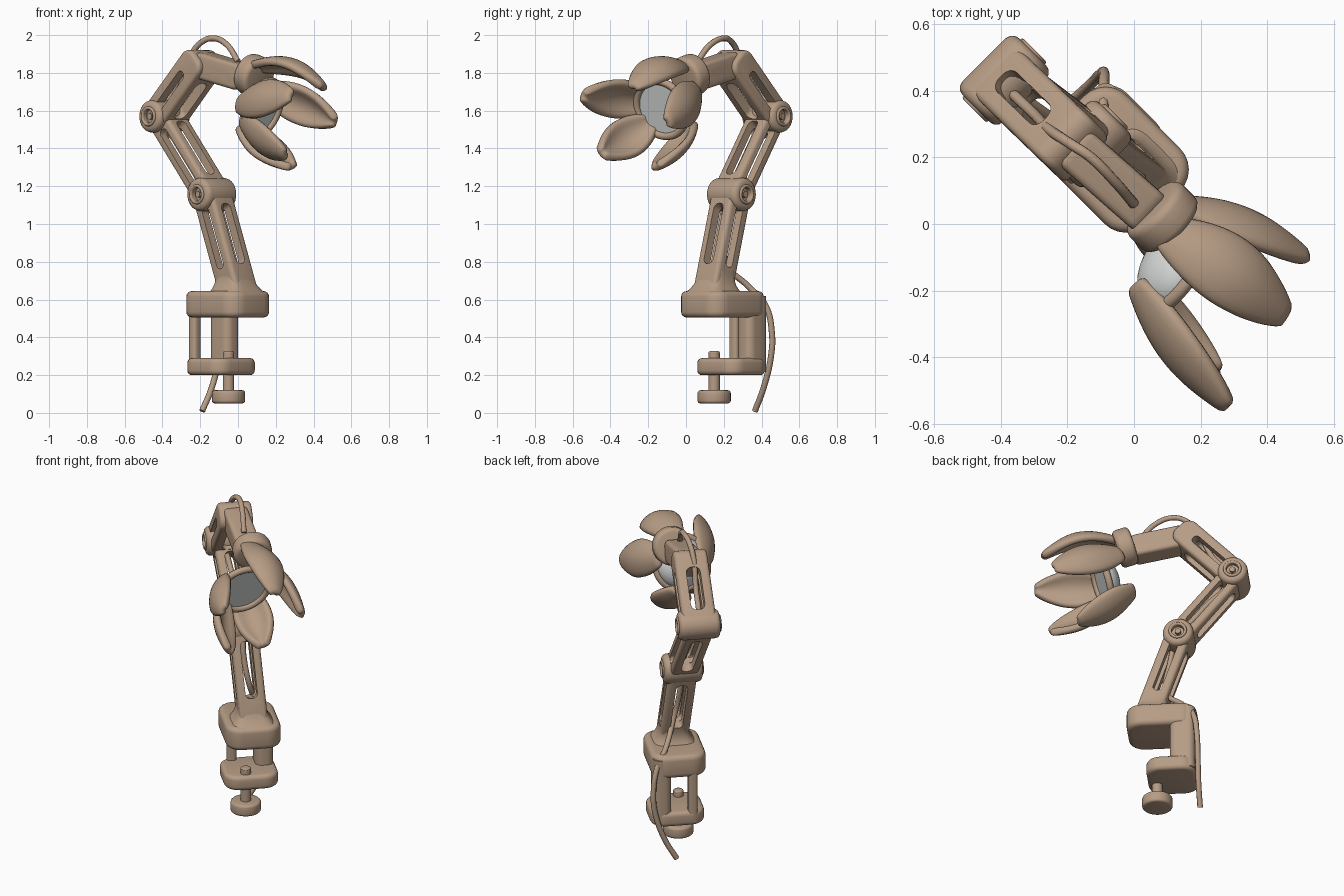
import bpy, bmesh, math
from mathutils import Vector, Matrix

if "Cube" in bpy.data.objects:
    bpy.data.objects.remove(bpy.data.objects["Cube"])

R2 = math.sqrt(0.5)


def P(u, v, z):
    """Lamp frame: u = forward along the diagonal (+x,-y), v = sideways (+x,+y)."""
    return Vector(((u + v) * R2, (v - u) * R2, z))


U, V, Z = P(1, 0, 0), P(0, 1, 0), Vector((0, 0, 1))


def mat(name, rgb):
    m = bpy.data.materials.new(name)
    m.diffuse_color = (*rgb, 1)
    m.use_nodes = True
    m.node_tree.nodes["Principled BSDF"].inputs["Base Color"].default_value = m.diffuse_color
    return m


TAN = mat("tan body", (0.47, 0.335, 0.235))
GREY = mat("pale grey bulb", (0.70, 0.71, 0.71))


def frame(pos, x, y, z):
    m = Matrix((x, y, z)).transposed().to_4x4()
    m.translation = pos
    return m


def axis_frame(pos, direction):
    m = direction.to_track_quat('Z', 'Y').to_matrix().to_4x4()
    m.translation = pos
    return m


def smooth(ob, angle=40):
    bpy.ops.object.select_all(action='DESELECT')
    ob.select_set(True)
    bpy.context.view_layer.objects.active = ob
    bpy.ops.object.shade_smooth_by_angle(angle=math.radians(angle))


def finish(name, bm, matrix=None, material=TAN, angle=40):
    if matrix is not None:
        bm.transform(matrix)
    bmesh.ops.recalc_face_normals(bm, faces=bm.faces)
    me = bpy.data.meshes.new(name)
    bm.to_mesh(me)
    bm.free()
    ob = bpy.data.objects.new(name, me)
    bpy.context.collection.objects.link(ob)
    me.materials.append(material)
    smooth(ob, angle)
    return ob


def box(name, size, matrix, axis=None, r=0.0, r2=0.0):
    """Box with edges along one axis rounded by r, then all sharp edges by r2."""
    bm = bmesh.new()
    bmesh.ops.create_cube(bm, size=1)
    bmesh.ops.scale(bm, vec=size, verts=bm.verts)
    if axis is not None:
        def along(e):
            d = (e.verts[0].co - e.verts[1].co).normalized()
            return abs(d[axis]) > 0.8
        bmesh.ops.bevel(bm, geom=[e for e in bm.edges if along(e)], offset=r,
                        segments=6, profile=0.5, affect='EDGES')
    if r2:
        sharp = [e for e in bm.edges if e.calc_face_angle(0) > 0.7]
        bmesh.ops.bevel(bm, geom=sharp, offset=r2, segments=4, profile=0.5, affect='EDGES')
    return finish(name, bm, matrix)


def cyl(name, r, length, matrix, bevel=0.0, seg=32, material=TAN):
    bm = bmesh.new()
    bmesh.ops.create_cone(bm, cap_ends=True, segments=seg, radius1=r, radius2=r, depth=length)
    if bevel:
        rim = [e for e in bm.edges if e.calc_face_angle(0) > 1]
        bmesh.ops.bevel(bm, geom=rim, offset=bevel, segments=3, profile=0.5, affect='EDGES')
    return finish(name, bm, matrix, material)


def loft(name, rings, matrix=None):
    """Skin closed rings of points; the first and last ring are capped."""
    bm = bmesh.new()
    vs = [[bm.verts.new(p) for p in r] for r in rings]
    k = len(vs[0])
    for a, b in zip(vs, vs[1:]):
        for j in range(k):
            bm.faces.new((a[j], a[(j + 1) % k], b[(j + 1) % k], b[j]))
    bm.faces.new(vs[0])
    bm.faces.new(vs[-1])
    return finish(name, bm, matrix)


def ring(name, major, minor, matrix):
    bm = bmesh.new()
    n, k = 40, 10
    vs = [[bm.verts.new(((major + minor * math.cos(b)) * math.cos(a),
                         (major + minor * math.cos(b)) * math.sin(a), minor * math.sin(b)))
           for b in [2 * math.pi * j / k for j in range(k)]]
          for a in [2 * math.pi * i / n for i in range(n)]]
    for i in range(n):
        for j in range(k):
            bm.faces.new((vs[i][j], vs[(i + 1) % n][j],
                          vs[(i + 1) % n][(j + 1) % k], vs[i][(j + 1) % k]))
    return finish(name, bm, matrix)


def bake(ob):
    dg = bpy.context.evaluated_depsgraph_get()
    me = bpy.data.meshes.new_from_object(ob.evaluated_get(dg))
    ob.modifiers.clear()
    ob.data = me


def cut(ob, cutters):
    for c in cutters:
        m = ob.modifiers.new("cut", 'BOOLEAN')
        m.object, m.operation, m.solver = c, 'DIFFERENCE', 'EXACT'
    bake(ob)
    for c in cutters:
        bpy.data.objects.remove(c)
    smooth(ob, 35)


def arm(name, a, b, wide, thick, ext, slot=0.05, frac=0.68, shift=0.0):
    """Slotted arm from a to b; slots run through it both ways."""
    z = (b - a).normalized()
    x = V.cross(z).normalized()
    y = z.cross(x)
    length = (b - a).length
    m = frame((a + b) / 2, x, y, z)
    ob = box(name, (thick, wide, length + 2 * ext), m, 1, thick * 0.36, 0.022)
    ms = frame((a + b) / 2 + z * shift, x, y, z)
    side = box("cutter", (slot, 1, length * frac), ms, 1, slot * 0.47)
    top = box("cutter", (1, wide * 0.42, length * frac), ms, 0, wide * 0.18)
    cut(ob, [side, top])


# joint centres
base, j1, j2 = P(-0.105, 0.10, 0.66), P(-0.268, 0.072, 1.157), P(-0.58, 0.03, 1.57)
j3, j4 = P(-0.31, 0.035, 1.845), P(0.0, 0.055, 1.775)

# arms
arm("lower_arm", base, j1, 0.165, 0.15, 0.05, 0.05, 0.64, 0.02)
arm("middle_arm", j1, j2, 0.165, 0.14, 0.03)
arm("upper_arm", j2, j3, 0.195, 0.165, 0.06)
arm("head_arm", j3, j4, 0.14, 0.14, 0.02, 0.036, 0.45)

# pivots with recessed bolt heads
for name, c, r, w in (("lower_pivot", j1, 0.088, 0.225), ("middle_pivot", j2, 0.086, 0.24),
                      ("upper_pivot", j3, 0.06, 0.15)):
    piv = cyl(name, r, w, axis_frame(c, V), 0.028)
    if r > 0.07:
        cut(piv, [cyl("cutter", 0.036, 0.05, axis_frame(c + V * s * w / 2, V)) for s in (-1, 1)])
        for s in (-1, 1):
            ring(name + "_bolt_ring", 0.044, 0.009, axis_frame(c + V * s * w / 2, V))
            cyl(name + "_bolt", 0.018, 0.03, axis_frame(c + V * s * (w / 2 - 0.02), V), seg=6)

# clamp: table block, lower jaw and two back posts
up = lambda u, v, z: frame(P(u, v, z), U, V, Z)
box("clamp_block", (0.405, 0.32, 0.14), up(-0.175, 0.098, 0.575), 2, 0.09, 0.03)
box("clamp_jaw", (0.29, 0.315, 0.09), up(-0.232, 0.105, 0.245), 2, 0.085, 0.025)
box("clamp_post", (0.145, 0.105, 0.40), up(-0.298, 0.198, 0.42), 2, 0.04)
box("clamp_thin_post", (0.055, 0.055, 0.40), up(-0.347, 0.022, 0.42), 2, 0.02)

# concave flared neck between block and lower arm
rings = []
for i in range(9):
    t = i / 8
    h = 0.079 + 0.05 * (1 - t) ** 2.5
    lean = -0.105 - 0.03 * t
    sec = []
    for j in range(32):
        a = 2 * math.pi * j / 32
        ca, sa = math.cos(a), math.sin(a)
        sec.append(P(lean + math.copysign(abs(ca) ** 0.5, ca) * h,
                     0.098 + math.copysign(abs(sa) ** 0.5, sa) * (h + 0.004), 0.63 + 0.12 * t))
    rings.append(sec)
loft("clamp_neck", rings)

# clamp screw
cyl("screw_rod", 0.03, 0.24, up(-0.141, 0.07, 0.20))
cyl("screw_pad", 0.03, 0.05, up(-0.141, 0.07, 0.302), 0.01)
cyl("screw_knob", 0.088, 0.07, up(-0.141, 0.07, 0.085), 0.015)

# head: collar, shallow bulb dome with flat front, rim
neck_dir = (U - Z * 0.3).normalized()
cyl("head_collar", 0.112, 0.10, axis_frame(P(0.045, 0.075, 1.785), neck_dir), 0.025)
n = Vector((0.78, -0.53, -0.33)).normalized()
c = Vector((0.13, -0.13, 1.61))
bm = bmesh.new()
bmesh.ops.create_uvsphere(bm, u_segments=32, v_segments=16, radius=0.15)
bmesh.ops.bisect_plane(bm, geom=bm.verts[:] + bm.edges[:] + bm.faces[:],
                       plane_co=(0, 0, 0.001), plane_no=(0, 0, 1), clear_outer=True)
bmesh.ops.holes_fill(bm, edges=[e for e in bm.edges if e.is_boundary], sides=0)
bmesh.ops.scale(bm, vec=(1, 1, 0.65), verts=bm.verts)
finish("bulb", bm, axis_frame(c, n), GREY)
ring("bulb_rim", 0.155, 0.02, axis_frame(c, n))


# petals: cupped leaves from base point to tip
def petal(name, a, b, bulge=0.045):
    a, b = Vector(a), Vector(b)
    d = (b - a).normalized()
    mid = (a + b) / 2 - c
    out = mid - n * mid.dot(n)
    out = (out - d * out.dot(d)).normalized()
    side = d.cross(out)
    bm = bmesh.new()
    ns, nt = 12, 6
    rows = []
    for i in range(ns + 1):
        s = i / ns
        w = 0.11 * math.sin(math.pi * (0.1 + 0.85 * s)) ** 0.8
        row = []
        for j in range(nt + 1):
            t = 2 * j / nt - 1
            row.append(bm.verts.new(a.lerp(b, s) + out * (bulge * math.sin(math.pi * s))
                                    + side * t * w - out * 0.45 * t * t * w))
        rows.append(row)
    for i in range(ns):
        for j in range(nt):
            bm.faces.new((rows[i][j], rows[i + 1][j], rows[i + 1][j + 1], rows[i][j + 1]))
    ob = finish(name, bm)
    m = ob.modifiers.new("thickness", 'SOLIDIFY')
    m.thickness, m.offset = 0.045, 0
    m = ob.modifiers.new("round", 'SUBSURF')
    m.levels = m.render_levels = 1
    bake(ob)
    smooth(ob, 60)


petal("petal_top", (0.09, -0.02, 1.84), (0.455, -0.28, 1.72), 0.08)
petal("petal_right", (0.14, 0.06, 1.71), (0.52, -0.10, 1.54))
petal("petal_left", (0.0, -0.18, 1.64), (0.285, -0.55, 1.68))
petal("petal_low_back", (0.02, 0.03, 1.52), (0.29, -0.16, 1.30))
petal("petal_low_front", (0.02, -0.18, 1.54), (0.255, -0.45, 1.37))

# cable
pts = [(-.19, .365, .01), (-.14, .41, .13), (-.10, .45, .30), (-.09, .455, .42), (-.09, .42, .57),
       (-.09, .33, .67), (-.06, .22, .78), (-.10, .20, 1.0), (-.13, .23, 1.16), (-.25, .32, 1.37),
       (-.37, .40, 1.58), (-.30, .33, 1.74), (-.25, .28, 1.89), (-.19, .24, 1.965),
       (-.13, .20, 1.983), (-.06, .13, 1.95), (.0, .06, 1.86)]
cu = bpy.data.curves.new("cable", 'CURVE')
cu.dimensions, cu.bevel_depth, cu.bevel_resolution, cu.use_fill_caps = '3D', 0.016, 2, True
cu.resolution_u = 8
sp = cu.splines.new('BEZIER')
sp.bezier_points.add(len(pts) - 1)
for bp, co in zip(sp.bezier_points, pts):
    bp.co = co
    bp.handle_left_type = bp.handle_right_type = 'AUTO'
tmp = bpy.data.objects.new("cable_path", cu)
bpy.context.collection.objects.link(tmp)
me = bpy.data.meshes.new_from_object(tmp.evaluated_get(bpy.context.evaluated_depsgraph_get()))
bpy.data.objects.remove(tmp)
cable = bpy.data.objects.new("cable", me)
bpy.context.collection.objects.link(cable)
me.materials.clear()
me.materials.append(TAN)
smooth(cable, 60)
